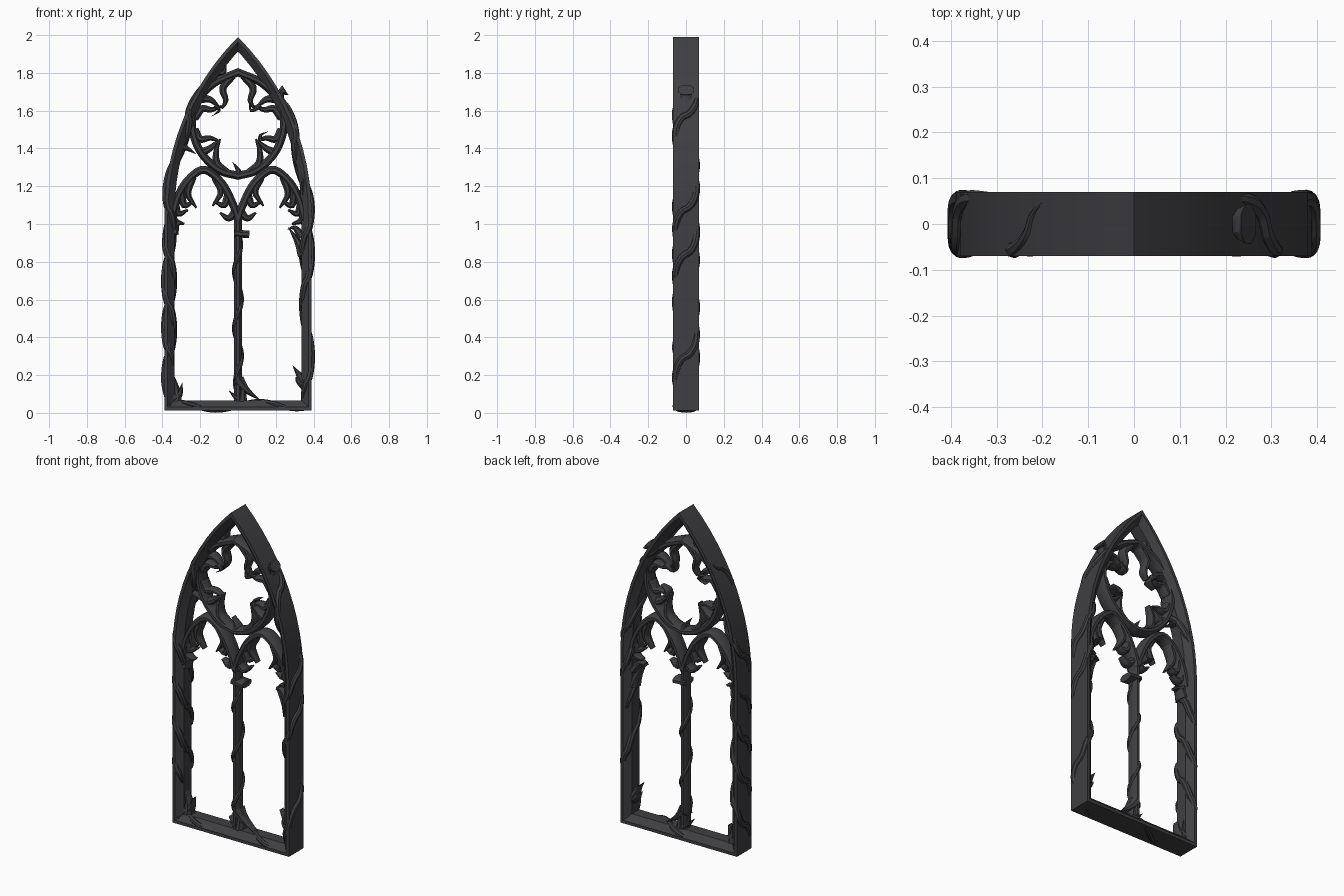
import bpy, bmesh, math
from mathutils import Vector

if "Cube" in bpy.data.objects:
    bpy.data.objects.remove(bpy.data.objects["Cube"])

mat = bpy.data.materials.new("dark_iron")
mat.diffuse_color = (0.05, 0.05, 0.055, 1)
mat.use_nodes = True
mat.node_tree.nodes["Principled BSDF"].inputs["Base Color"].default_value = mat.diffuse_color


def finish(ob):
    ob.data.materials.append(mat)
    bpy.ops.object.select_all(action='DESELECT')
    bpy.context.view_layer.objects.active = ob
    ob.select_set(True)
    bpy.ops.object.shade_smooth_by_angle(angle=math.radians(35))


def smooth(pts, n=5):
    """Catmull-Rom curve through 2D points."""
    p = [Vector(q) for q in pts]
    p = [2 * p[0] - p[1]] + p + [2 * p[-1] - p[-2]]
    out = []
    for i in range(1, len(p) - 2):
        a, b, c, d = p[i - 1:i + 3]
        for k in range(n):
            t = k / n
            out.append(0.5 * (2 * b + (c - a) * t + (2 * a - 5 * b + 4 * c - d) * t * t
                              + (3 * b - a - 3 * c + d) * t ** 3))
    return out + [p[-2]]


def sweep(bm, path, profile, closed=False, taper=None):
    """Sweep an (offset, y) profile along a path in the XZ plane, mitred at corners."""
    path = [Vector(p) for p in path]
    n, rings = len(path), []
    for i, p in enumerate(path):
        before = path[i - 1] if closed or i else None
        after = path[(i + 1) % n] if closed or i < n - 1 else None
        t1 = (p - before).normalized() if before is not None else (after - p).normalized()
        t2 = (after - p).normalized() if after is not None else t1
        t = (t1 + t2).normalized()
        k = 1 / max(0.5, t.dot(t1))
        s = taper(i / (n - 1)) if taper else 1
        rings.append([bm.verts.new((p.x - t.y * o * k * s, y * (0.4 + 0.6 * s), p.y + t.x * o * k * s))
                      for o, y in profile])
    m = len(profile)
    for i in range(n if closed else n - 1):
        a, b = rings[i], rings[(i + 1) % n]
        for j in range(m):
            bm.faces.new((a[j], a[(j + 1) % m], b[(j + 1) % m], b[j]))
    if not closed:
        bm.faces.new(rings[0])
        bm.faces.new(rings[-1][::-1])


def to_object(name, bm):
    bmesh.ops.recalc_face_normals(bm, faces=bm.faces)
    me = bpy.data.meshes.new(name)
    bm.to_mesh(me)
    bm.free()
    ob = bpy.data.objects.new(name, me)
    bpy.context.collection.objects.link(ob)
    finish(ob)


def bar(w, d):
    """Chamfered moulding section."""
    return [(-w, -d * .5), (-w * .4, -d), (w * .4, -d), (w, -d * .5),
            (w, d * .5), (w * .4, d), (-w * .4, d), (-w, d * .5)]


def flip(path):
    return [(-p[0], p[1]) for p in path]


# Outer pointed frame with splayed inner edges and sill
CX, CZ, R = -0.938, 1.05, 1.328
END = math.acos(-CX / R)
arc = [(CX + R * math.cos(END * i / 12), CZ + R * math.sin(END * i / 12)) for i in range(13)]
bm = bmesh.new()
sweep(bm, [(-.39, .012), (.39, .012)] + arc + flip(arc[-2::-1]),
      [(0, -.07), (.018, -.07), (.053, -.035), (.053, .035), (.018, .07), (0, .07)], closed=True)
to_object("outer_frame", bm)

# Centre mullion with capital
bm = bmesh.new()
sweep(bm, [(0, .05), (0, 1.06)], bar(.021, .038))
sweep(bm, [(-.02, .95), (.06, .945)], bar(.02, .045))
to_object("centre_mullion", bm)

# Paired lancet arches
lancet = smooth([(0, 1.02), (.025, 1.1), (.085, 1.215), (.178, 1.287), (.262, 1.235), (.32, 1.14), (.35, 1.02)])
bm = bmesh.new()
for path in (lancet, flip(lancet)):
    sweep(bm, path, bar(.021, .045))
to_object("lancet_arches", bm)

# Upper ring, slightly pointed at the top
half = smooth([(0, 1.255), (.1, 1.285), (.19, 1.37), (.235, 1.47), (.24, 1.565), (.2, 1.67), (.12, 1.75), (0, 1.803)])
bm = bmesh.new()
sweep(bm, half + flip(half[-2:0:-1]), bar(.021, .045), closed=True)
to_object("tracery_ring", bm)

# Quatrefoil lobes inside the ring and curled cusps inside the lancets
cusps = [
    [(.03, 1.785), (.08, 1.72), (.065, 1.655), (.085, 1.61)],
    [(.23, 1.56), (.19, 1.61), (.14, 1.605), (.085, 1.625)],
    [(.23, 1.5), (.2, 1.45), (.15, 1.455), (.1, 1.44)],
    [(.05, 1.265), (.11, 1.32), (.115, 1.39), (.095, 1.45)],
    [(.2, 1.66), (.15, 1.66), (.1, 1.62)],
    [(.19, 1.38), (.15, 1.4), (.1, 1.445)],
    [(.12, 1.245), (.09, 1.17), (.135, 1.095)],
    [(.05, 1.16), (.075, 1.1), (.125, 1.12)],
    [(.01, 1.07), (.05, 1.03), (.095, 1.06)],
    [(.24, 1.25), (.265, 1.16), (.22, 1.085)],
    [(.3, 1.18), (.285, 1.1), (.235, 1.12)],
    [(.335, 1.12), (.315, 1.055), (.265, 1.075)],
    [(.35, 1.07), (.335, 1.02), (.285, 1.0)],
]
bm = bmesh.new()
for c in cusps:
    for path in (smooth(c, 4), flip(smooth(c, 4))):
        sweep(bm, path, bar(.021, .036), taper=lambda t: 1 - .75 * t ** 2)
to_object("foil_cusps", bm)

# Pointed leaves growing from the bars
leaves = [
    ([(-.33, .03), (-.325, .12), (-.345, .21)], .035), ([(-.35, .08), (-.31, .1), (-.295, .16)], .035),
    ([(.0, .17), (.045, .12), (.12, .065)], .035), ([(.02, .04), (.025, .12), (.015, .21)], .03),
    ([(0, .08), (-.02, .09), (-.05, .12)], .02), ([(.35, .17), (.325, .2), (.29, .25)], .035),
    ([(.36, .14), (.32, .17), (.305, .19)], .03), ([(.35, .84), (.315, .91), (.265, .985)], .035),
    ([(.34, .93), (.3, .98), (.26, .97)], .025), ([(-.34, .95), (-.32, 1.0), (-.28, 1.005)], .025),
    ([(-.31, 1.42), (-.27, 1.4), (-.22, 1.37)], .025), ([(-.13, 1.83), (-.08, 1.8), (-.06, 1.87)], .03),
    ([(0, 1.26), (.0, 1.285), (-.03, 1.33)], .025), ([(.12, 1.63), (.07, 1.6), (.06, 1.66)], .015),
    ([(-.12, 1.63), (-.1, 1.6), (-.14, 1.57)], .015), ([(.12, 1.44), (.12, 1.47), (.16, 1.49)], .015),
    ([(.25, 1.71), (.23, 1.69), (.25, 1.62)], .03),
]
bm = bmesh.new()
for p, w in leaves:
    sweep(bm, smooth(p, 4), bar(w, .042), taper=lambda t: 1.02 - t)
to_object("leaves", bm)


# Vines: tapered tubes wound round the bars
def vine(name, func, s0, s1, radius):
    cu = bpy.data.curves.new(name, 'CURVE')
    cu.dimensions, cu.bevel_depth, cu.bevel_resolution, cu.use_fill_caps = '3D', radius, 2, True
    n = max(16, int((s1 - s0) * 70))
    sp = cu.splines.new('POLY')
    sp.points.add(n)
    for i in range(n + 1):
        t = i / n
        sp.points[i].co = (*func(s0 + (s1 - s0) * t), 1)
        sp.points[i].radius = min(1, .3 + 6 * t, .2 + 5 * (1 - t))
    ob = bpy.data.objects.new(name, cu)
    bpy.context.collection.objects.link(ob)
    bpy.ops.object.select_all(action='DESELECT')
    bpy.context.view_layer.objects.active = ob
    ob.select_set(True)
    bpy.ops.object.convert(target='MESH')
    finish(bpy.context.object)


def around_frame(side, start, pitch):
    def f(s):
        a = max(0, (s - 1.05) / 1.303)
        x, z = CX + 1.303 * math.cos(a), min(s, CZ) + 1.303 * math.sin(a)
        th = 2 * math.pi * (s - start) / pitch
        c, q = math.cos(th), math.sin(th)
        o = .024 * math.copysign(abs(c) ** .6, c)
        y = (.055 + .008 * c) * math.copysign(abs(q) ** .6, q)
        return (side * (x + o * math.cos(a)), y, z + o * math.sin(a))
    return f


for name, side, start, pitch, s0, s1 in [
        ("right_vine_low", 1, .3, .54, .03, 1.3), ("right_vine_high", 1, 1.08, .5, .7, 1.8),
        ("left_vine_low", -1, .18, .52, .03, 1.1), ("left_vine_mid", -1, .45, .5, .25, 1.0),
        ("left_vine_high", -1, 1.2, .5, .85, 1.75)]:
    vine(name, around_frame(side, start, pitch), s0, s1, .019)


def around_mullion(s):
    th = 2 * math.pi * s / .3
    return (.018 * math.cos(th), .034 * math.sin(th), s)


def around_sill(s):
    th = 2 * math.pi * s / .45
    return (s, .056 * math.cos(th), .037 + .022 * math.sin(th))


vine("mullion_vine", around_mullion, .1, .98, .014)
vine("sill_vine", around_sill, -.36, .36, .015)
